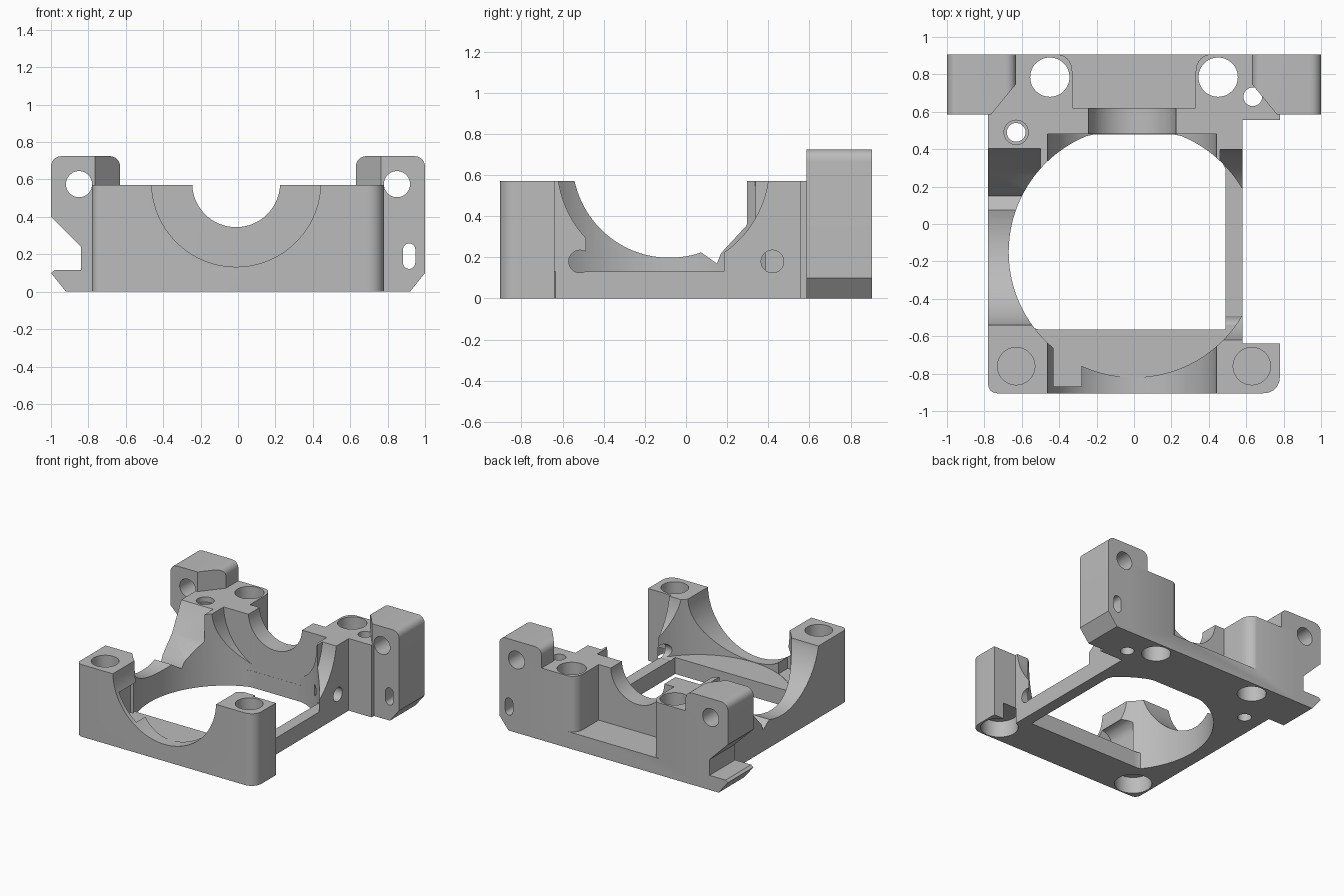
import bpy, bmesh, math
from mathutils import Vector

if "Cube" in bpy.data.objects:
    bpy.data.objects.remove(bpy.data.objects["Cube"], do_unlink=True)

grey = bpy.data.materials.new("plain grey")
grey.use_nodes = True
grey.diffuse_color = (0.5, 0.5, 0.5, 1)
grey.node_tree.nodes["Principled BSDF"].inputs["Base Color"].default_value = (0.5, 0.5, 0.5, 1)

PLACE = {"x": lambda u, v, t: (t, u, v),
         "y": lambda u, v, t: (u, t, v),
         "z": lambda u, v, t: (u, v, t)}


def prism(name, pts, axis, a, b):
    """Extrude a closed 2D profile along an axis from a to b."""
    clean = [p for i, p in enumerate(pts) if math.dist(p, pts[i - 1]) > 1e-5]
    bm = bmesh.new()
    low = [bm.verts.new(PLACE[axis](*p, a)) for p in clean]
    high = [bm.verts.new(PLACE[axis](*p, b)) for p in clean]
    bm.faces.new(low)
    bm.faces.new(high)
    for i in range(len(clean)):
        bm.faces.new((low[i - 1], low[i], high[i], high[i - 1]))
    bmesh.ops.recalc_face_normals(bm, faces=bm.faces)
    mesh = bpy.data.meshes.new(name)
    bm.to_mesh(mesh)
    bm.free()
    mesh.materials.append(grey)
    obj = bpy.data.objects.new(name, mesh)
    bpy.context.collection.objects.link(obj)
    return obj


def circle(u, v, r, n=48, start=0, end=360):
    full = end - start == 360
    steps = n if full else n - 1
    angles = [math.radians(start + (end - start) * i / steps) for i in range(n)]
    return [(u + r * math.cos(t), v + r * math.sin(t)) for t in angles]


def rounded(pts, radii):
    """Round chosen corners of a profile; radii maps corner index to radius."""
    out = []
    for i, p in enumerate(pts):
        if i not in radii:
            out.append(p)
            continue
        c = Vector(p)
        s = c + (Vector(pts[i - 1]) - c).normalized() * radii[i]
        e = c + (Vector(pts[(i + 1) % len(pts)]) - c).normalized() * radii[i]
        for k in range(9):
            t = k / 8
            w = 0.83 * 2 * t * (1 - t)
            q = (s * (1 - t) ** 2 + c * w + e * t * t) / ((1 - t) ** 2 + w + t * t)
            out.append(tuple(q))
    return out


def cut(target, pts, axis, a, b):
    cutter = prism("cutter", pts, axis, a, b)
    mod = target.modifiers.new("cut", "BOOLEAN")
    mod.operation, mod.solver, mod.object = "DIFFERENCE", "EXACT", cutter
    bpy.context.view_layer.objects.active = target
    bpy.ops.object.modifier_apply(modifier=mod.name)
    bpy.data.objects.remove(cutter, do_unlink=True)


def box(u0, u1, v0, v1):
    return [(u0, v0), (u1, v0), (u1, v1), (u0, v1)]


# Frame block with a recess along its +x side
TOP, BACK, FLOOR = 0.57, 0.905, 0.13
outline = [(-0.78, -BACK), (0.78, -BACK), (0.78, -0.64), (0.58, -0.64),
           (0.58, 0.555), (0.78, 0.555), (0.78, BACK), (-0.78, BACK)]
frame = prism("frame", rounded(outline, {0: 0.05, 1: 0.09}), "z", 0, TOP)

# Round central cavity, and the clipped opening through the floor
ring = circle(0, -0.15, 0.67, 96)
cut(frame, [(x, min(y, 0.48)) for x, y in ring], "z", FLOOR, 1)
cut(frame, [(min(x, 0.49), min(max(y, -0.565), 0.479)) for x, y in ring], "z", -0.1, 0.5)

# Large arch through the front wall, small arch through the rear wall
cut(frame, circle(-0.01, 0.585, 0.452, 96), "y", -1, 0.48)
cut(frame, circle(-0.01, 0.58, 0.235, 64), "y", 0.4, 0.7)
cut(frame, rounded(box(-0.52, -0.28, FLOOR + 0.003, 0.42), {3: 0.1}), "y", -0.87, -0.6)

# Side wall sweeps: stepped at the rear on one side, plain on the other
sweep = circle(-0.08, 0.67, 0.472, 32, 192.5, 289)
steps = [(0.15, 0.17), (0.17, 0.22), (0.29, 0.35), (0.41, 0.58), (0.41, 0.9), (-0.54, 0.9)]
cut(frame, sweep + steps, "x", -0.9, -0.5)
cut(frame, circle(-0.11, 0.645, 0.515, 96), "x", 0.46, 0.6)

# Rear pocket between the two bolt posts
pocket = [(-0.33, 0.62), (0.33, 0.62), (0.33, BACK), (0.43, 0.91),
          (0.45, 1), (-0.45, 1), (-0.43, 0.91), (-0.33, BACK)]
cut(frame, rounded(pocket, {2: 0.09, 7: 0.09}), "z", FLOOR, 1)

# Bolt bores
for side in (-1, 1):
    cut(frame, circle(side * 0.45, 0.785, 0.105), "z", -0.1, 1)
    cut(frame, circle(side * 0.63, -0.76, 0.1), "z", 0.22, 1)
    cut(frame, circle(side * 0.63, -0.76, 0.135), "z", -0.1, 0.13)
cut(frame, circle(-0.63, 0.49, 0.05, 32), "z", -0.1, 1)
cut(frame, circle(-0.63, 0.49, 0.065, 32), "z", 0.53, 1)
cut(frame, circle(0.635, 0.68, 0.05, 32), "z", -0.1, 1)
for y in (-0.515, 0.42):
    cut(frame, circle(y, 0.18, 0.055, 32), "x", 0.4, 0.66)

# Mounting ears at the rear corners
ear_top = [(0.78, 0), (0.78, TOP), (0.63, TOP), (0.63, 0.725), (1, 0.725)]
plain_side = [(1, 0.1), (0.92, 0)]
hook_side = [(1, 0.4), (0.84, 0.24), (0.84, 0.115), (0.98, 0.115), (1, 0.1), (0.92, 0)]
for side, name, lower in ((1, "left_ear", plain_side), (-1, "right_ear", hook_side)):
    profile = rounded(ear_top + lower, {3: 0.06, 4: 0.06})
    ear = prism(name, [(side * x, z) for x, z in profile], "y", 0.585, BACK)
    cut(ear, circle(side * 0.85, 0.575, 0.07), "y", 0.4, 1)
    corner = [(0.785, 0.56), (0.64, 0.56), (0.6, 0.56), (0.6, 0.73), (0.625, 0.755)]
    cut(ear, [(side * x, y) for x, y in corner], "z", TOP - 0.1, 1)
    if side > 0:
        slot = circle(0.915, 0.225, 0.033, 12, 0, 180) + circle(0.915, 0.155, 0.033, 12, 180, 360 - 0.01)
        cut(ear, slot, "y", 0.4, 1)

# Smooth round surfaces, crisp edges
for obj in bpy.context.scene.objects:
    obj.select_set(obj.type == "MESH")
bpy.ops.object.shade_smooth_by_angle(angle=math.radians(25))
